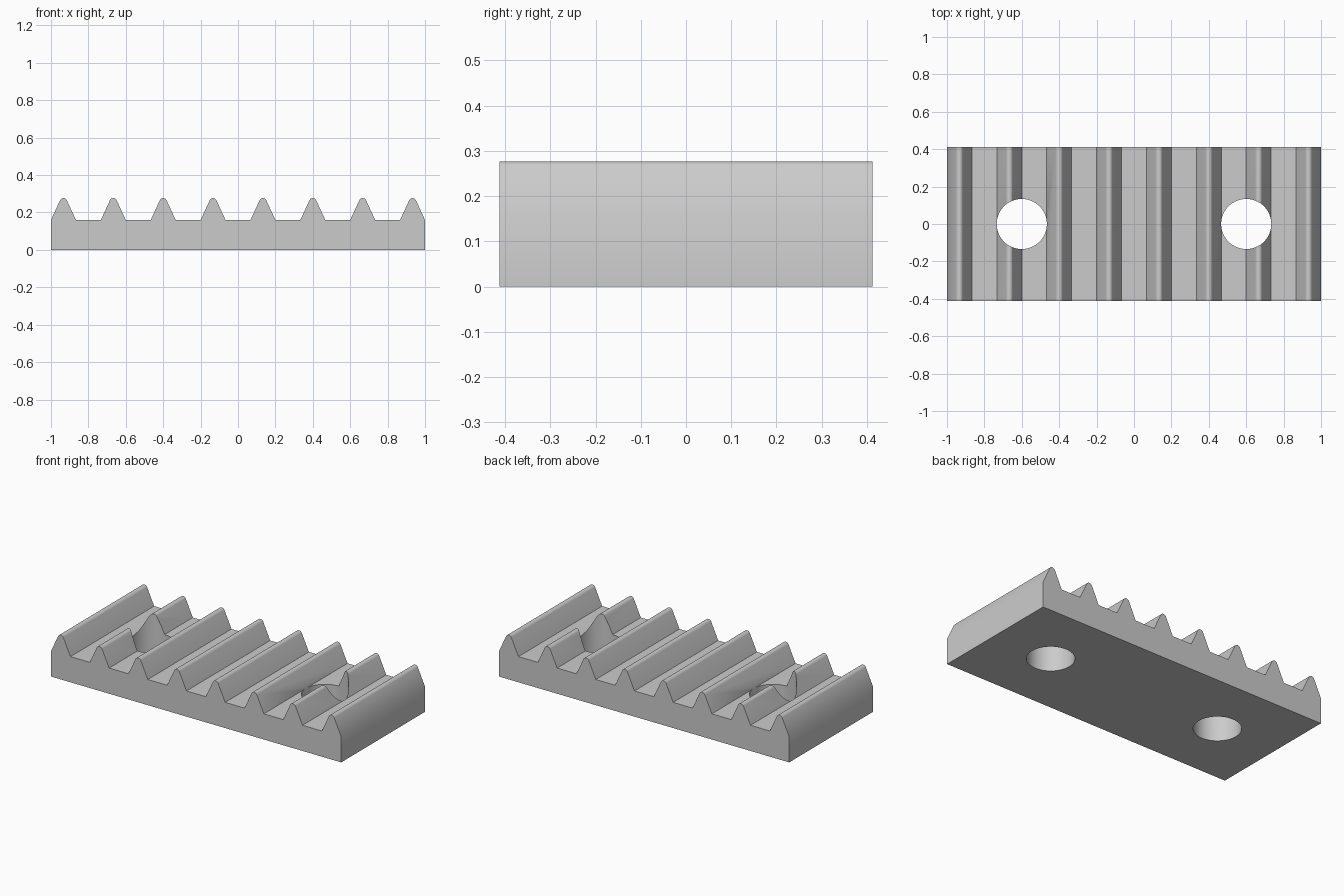
import bpy
import bmesh
from math import sin, cos, radians

default_cube = bpy.data.objects.get("Cube")
if default_cube:
    bpy.data.objects.remove(default_cube, do_unlink=True)

DEPTH = 0.824
VALLEY, PEAK = 0.16, 0.277
TEETH = 8
HALF_TOOTH = 1 / (2 * TEETH - 1)
TIP_RADIUS, TIP_ANGLE = 0.02, 65

grey = bpy.data.materials.new("plain grey")
grey.use_nodes = True
colour = (0.6, 0.6, 0.6, 1)
grey.diffuse_color = colour
grey.node_tree.nodes["Principled BSDF"].inputs["Base Color"].default_value = colour


def tooth_outline(cx):
    """Tooth with straight flanks and a rounded tip, from left to right."""
    points = [(cx - HALF_TOOTH, VALLEY)]
    for step in range(-4, 5):
        a = radians(TIP_ANGLE) * step / 4
        points.append((cx + TIP_RADIUS * sin(a), PEAK - TIP_RADIUS * (1 - cos(a))))
    points.append((cx + HALF_TOOTH, VALLEY))
    return points


# Toothed rack: side profile extruded across the depth
profile = [(-1, 0)]
for i in range(TEETH):
    profile += tooth_outline(-1 + HALF_TOOTH * (1 + 4 * i))
profile.append((1, 0))

bm = bmesh.new()
face = bm.faces.new([bm.verts.new((x, -DEPTH / 2, z)) for x, z in profile])
extruded = bmesh.ops.extrude_face_region(bm, geom=[face])
moved = [v for v in extruded["geom"] if isinstance(v, bmesh.types.BMVert)]
bmesh.ops.translate(bm, vec=(0, DEPTH, 0), verts=moved)
bmesh.ops.recalc_face_normals(bm, faces=bm.faces)
mesh = bpy.data.meshes.new("toothed_rack")
bm.to_mesh(mesh)
bm.free()
mesh.materials.append(grey)
rack = bpy.data.objects.new("toothed_rack", mesh)
bpy.context.collection.objects.link(rack)
bpy.context.view_layer.objects.active = rack

# Two round bolt holes through the rack
for x in (-0.6, 0.6):
    bpy.ops.mesh.primitive_cylinder_add(vertices=64, radius=0.134, depth=1, location=(x, 0, 0.1))
    cutter = bpy.context.object
    cutter.name = "hole_cutter"
    cutter.hide_render = True
    cutter.data.materials.append(grey)
    bpy.context.view_layer.objects.active = rack
    cut = rack.modifiers.new("bolt_hole", "BOOLEAN")
    cut.operation = "DIFFERENCE"
    cut.solver = "EXACT"
    cut.object = cutter
    bpy.ops.object.modifier_apply(modifier=cut.name)
    bpy.data.objects.remove(cutter, do_unlink=True)

# Smooth tips and hole walls, keep the other edges sharp
bpy.ops.object.select_all(action="DESELECT")
rack.select_set(True)
bpy.context.view_layer.objects.active = rack
bpy.ops.object.shade_smooth_by_angle(angle=radians(30))
